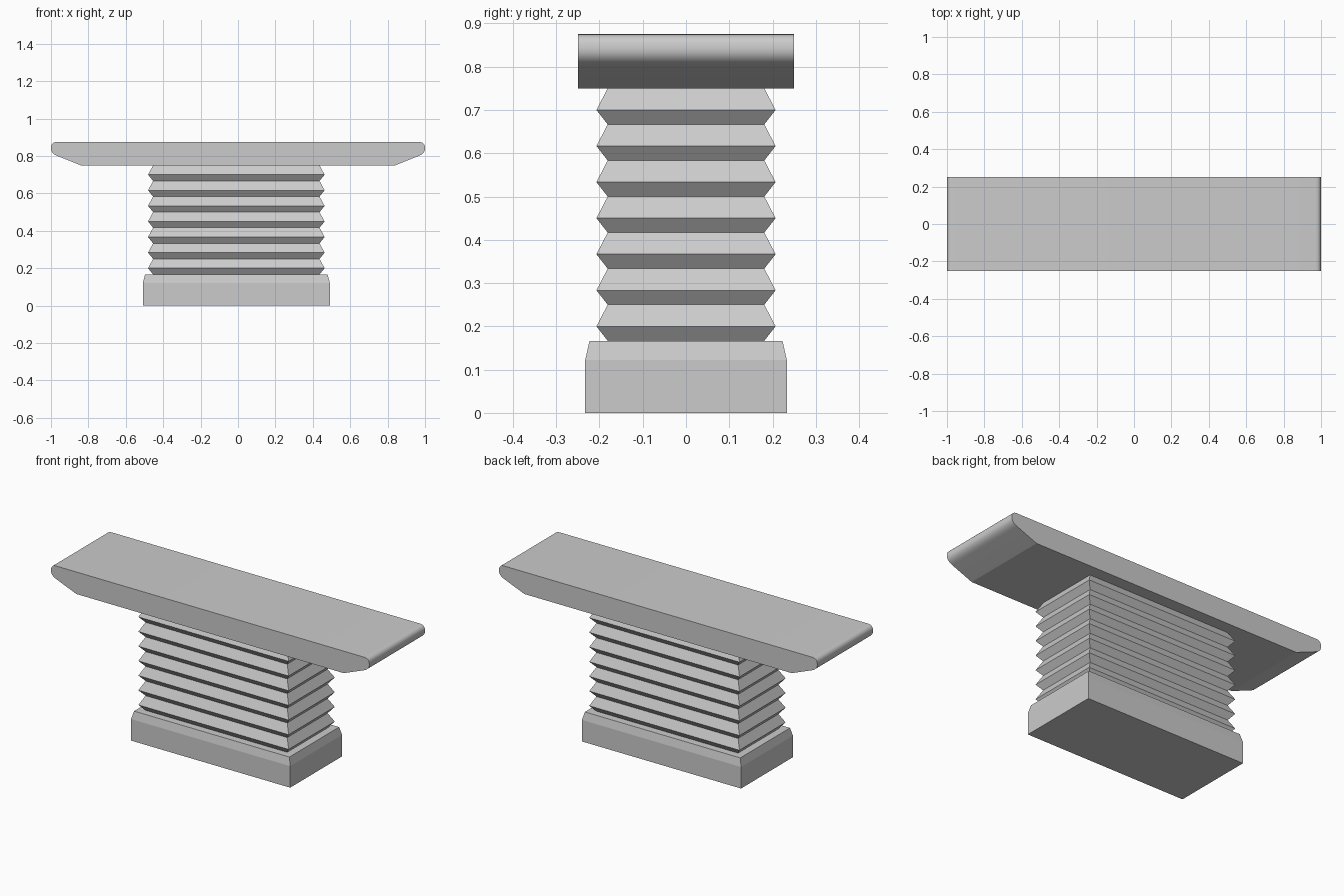
import bpy, bmesh, math

if "Cube" in bpy.data.objects:
    bpy.data.objects.remove(bpy.data.objects["Cube"])


def make_object(name, bm):
    bmesh.ops.recalc_face_normals(bm, faces=bm.faces[:])
    mesh = bpy.data.meshes.new(name)
    bm.to_mesh(mesh)
    bm.free()
    obj = bpy.data.objects.new(name, mesh)
    bpy.context.collection.objects.link(obj)
    return obj


def stacked_rectangles(name, rings, cx):
    """Loft rectangles given as (half_x, half_y, z), capped at both ends."""
    bm = bmesh.new()
    loops = [[bm.verts.new((cx + sx * hx, sy * hy, z))
              for sx, sy in ((-1, -1), (1, -1), (1, 1), (-1, 1))]
             for hx, hy, z in rings]
    for a, b in zip(loops, loops[1:]):
        for i in range(4):
            j = (i + 1) % 4
            bm.faces.new((a[i], a[j], b[j], b[i]))
    bm.faces.new(loops[0][::-1])
    bm.faces.new(loops[-1])
    return make_object(name, bm)


def curve(p, c, q, n=7):
    """Quadratic rounded corner from p to q around control c."""
    return [tuple((1 - t) ** 2 * p[k] + 2 * t * (1 - t) * c[k] + t * t * q[k]
                  for k in (0, 1)) for t in (i / n for i in range(n + 1))]


CX = -0.009
Z0, Z1, FOLDS = 0.1667, 0.75, 7

# Plinth with a shallow sloped shoulder
stacked_rectangles("base", [(0.5, 0.233, 0), (0.5, 0.233, 0.122),
                            (0.488, 0.223, Z0)], CX)

# Folded bellows column
step = (Z1 - Z0) / FOLDS
rings = [(0.445, 0.181, Z0)]
for k in range(FOLDS):
    rings += [(0.472, 0.207, Z0 + (k + 0.4) * step),
              (0.445, 0.181, Z0 + (k + 1) * step)]
stacked_rectangles("bellows_column", rings, CX)

# Table top: mirrored rounded profile, extruded front to back
half = [(0.84, 0.75)]
half += curve((0.965, 0.80), (0.998, 0.813), (1.0, 0.838))
half += curve((1.0, 0.843), (1.0, 0.875), (0.968, 0.875))
profile = half + [(-x, z) for x, z in reversed(half)]
bm = bmesh.new()
front = bm.faces.new([bm.verts.new((x, -0.25, z)) for x, z in profile])
ext = bmesh.ops.extrude_face_region(bm, geom=[front], use_keep_orig=True)
bmesh.ops.translate(bm, vec=(0, 0.5, 0),
                    verts=[g for g in ext["geom"] if isinstance(g, bmesh.types.BMVert)])
top = make_object("table_top", bm)
bpy.context.view_layer.objects.active = top
top.select_set(True)
bpy.ops.object.shade_smooth_by_angle(angle=math.radians(19))
